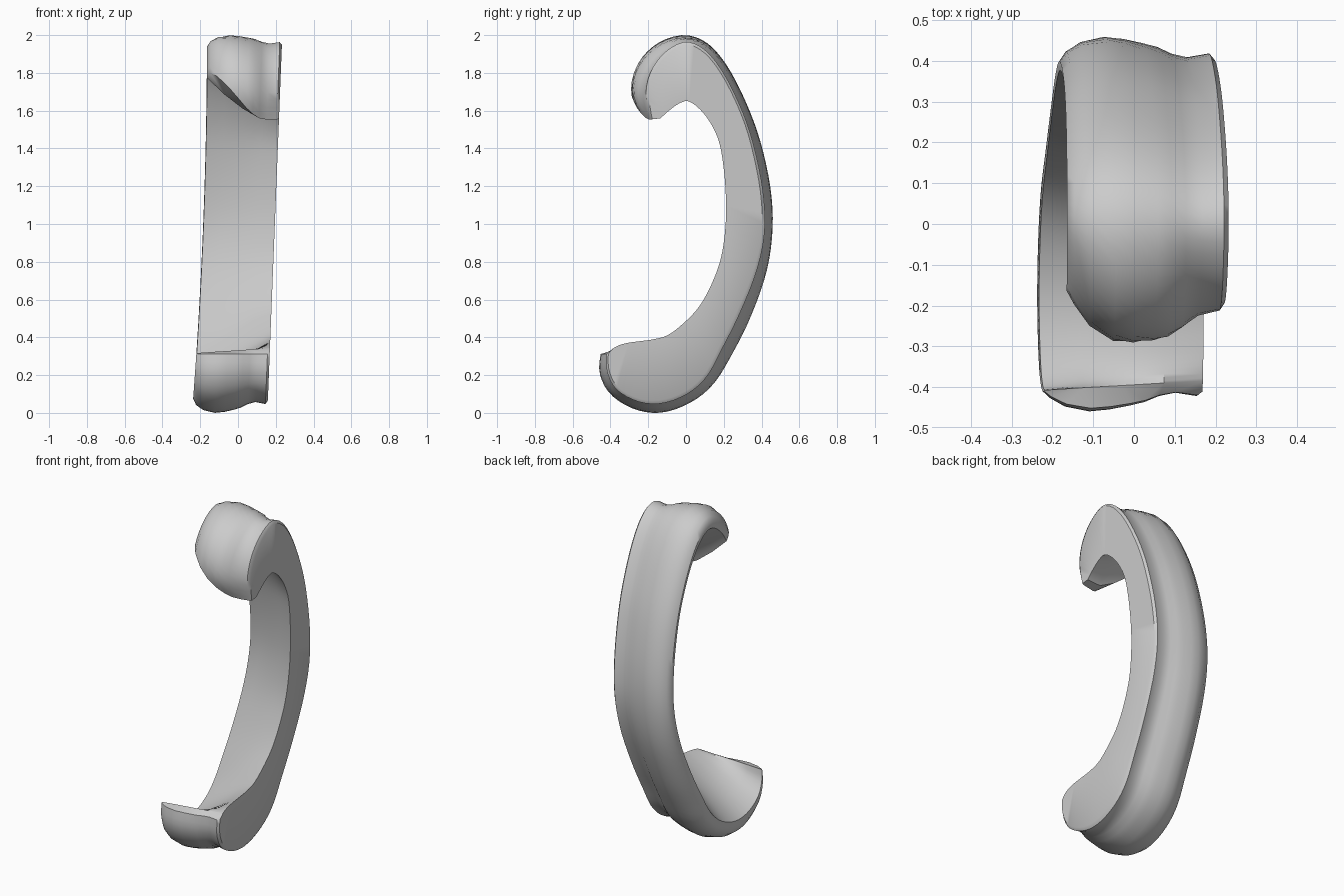
import bpy, bmesh
from mathutils import Vector

if "Cube" in bpy.data.objects:
    bpy.data.objects.remove(bpy.data.objects["Cube"])

stone = bpy.data.materials.new("stone grey")
stone.diffuse_color = (0.6, 0.6, 0.6, 1)
stone.use_nodes = True
stone.node_tree.nodes["Principled BSDF"].inputs["Base Color"].default_value = stone.diffuse_color

# Stations along the hook: inner y, z, outer y, z, ridge height
STATIONS = [
    (-.135, 1.56, -.18, 1.555, .035), (-.09, 1.60, -.197, 1.68, .094),
    (-.05, 1.63, -.17, 1.80, .102), (-.02, 1.645, -.10, 1.90, .078),
    (.01, 1.65, 0, 1.955, .045), (.06, 1.62, .10, 1.91, .045),
    (.12, 1.55, .20, 1.78, .045), (.17, 1.45, .30, 1.57, .045),
    (.195, 1.33, .36, 1.37, .05), (.21, 1.17, .40, 1.15, .052),
    (.21, 1.00, .405, .95, .052), (.185, .82, .36, .75, .065),
    (.13, .67, .27, .53, .075), (.06, .55, .18, .35, .075),
    (-.03, .46, .10, .20, .065), (-.10, .41, 0, .11, .06),
    (-.17, .39, -.13, .062, .06), (-.24, .38, -.25, .07, .055),
    (-.30, .372, -.36, .13, .05), (-.35, .36, -.408, .22, .05),
    (-.385, .342, -.412, .312, .04)]

# Cross-section: x, blend from inner to outer, ridge share, ridge share at tip
SECTION = [
    (.195, 0, 0, 0), (.195, .98, 0, 0), (.183, 1, .2, .15),
    (.13, 1, .02, .4), (.09, 1, .2, .75), (.055, 1, .52, .95),
    (.02, 1, .7, 1), (-.03, 1, .9, 1), (-.08, 1, 1, .9), (-.14, 1, .75, .6),
    (-.178, 1, .3, .2), (-.196, .95, 0, 0), (-.194, .84, 0, 0),
    (-.1, .62, 0, 0), (0, .41, 0, 0), (.1, .19, 0, 0)]


def station(s):
    """Smoothly interpolated station at position s."""
    last = len(STATIONS) - 1
    i = min(int(s), last - 1)
    f = s - i
    a, b, c, d = (STATIONS[min(max(j, 0), last)] for j in range(i - 1, i + 3))
    return [.5 * (2 * q + (r - p) * f + (2 * p - 5 * q + 4 * r - t) * f * f
                  + (3 * q - p - 3 * r + t) * f ** 3)
            for p, q, r, t in zip(a, b, c, d)]


def surface_point(f, x, blend, share, tip_share):
    # The upper tip is cut back towards the left
    last = len(STATIONS) - 1
    start = max(0, min(2.0, (.11 - x) / .3 * 2.0))
    s = start + (last - start) * f
    yi, zi, yo, zo, ridge = station(s)
    before, after = station(max(s - .15, 0)), station(min(s + .15, last))
    ty, tz = after[2] - before[2], after[3] - before[3]
    normal = Vector((0, -tz, ty)).normalized()
    w = max(0, 1 - s / 4)
    p = Vector((x, yi, zi)).lerp(Vector((x, yo, zo)), blend)
    p += normal * ridge * (share * (1 - w) + tip_share * w)
    if x < 0:                         # left side narrows at mid height
        p.x *= .94 + .1 * (p.z - 1) ** 2
    p.x += .0395 * (p.z - 1)          # slight sideways lean
    return p


# Swept hook body with closed ends
COUNT = 72
bm = bmesh.new()
rings = [[bm.verts.new(surface_point(i / COUNT, *sec)) for sec in SECTION]
         for i in range(COUNT + 1)]
n = len(SECTION)
for a, b in zip(rings, rings[1:]):
    for j in range(n):
        k = (j + 1) % n
        bm.faces.new((a[j], a[k], b[k], b[j]))
caps = [bm.faces.new(rings[0]), bm.faces.new(rings[-1])]
bmesh.ops.triangulate(bm, faces=caps)
bmesh.ops.recalc_face_normals(bm, faces=bm.faces)

mesh = bpy.data.meshes.new("curved_hook")
bm.to_mesh(mesh)
bm.free()
mesh.materials.append(stone)
hook = bpy.data.objects.new("curved_hook", mesh)
bpy.context.collection.objects.link(hook)
bpy.context.view_layer.objects.active = hook
hook.select_set(True)
bpy.ops.object.shade_smooth_by_angle(angle=.7)
